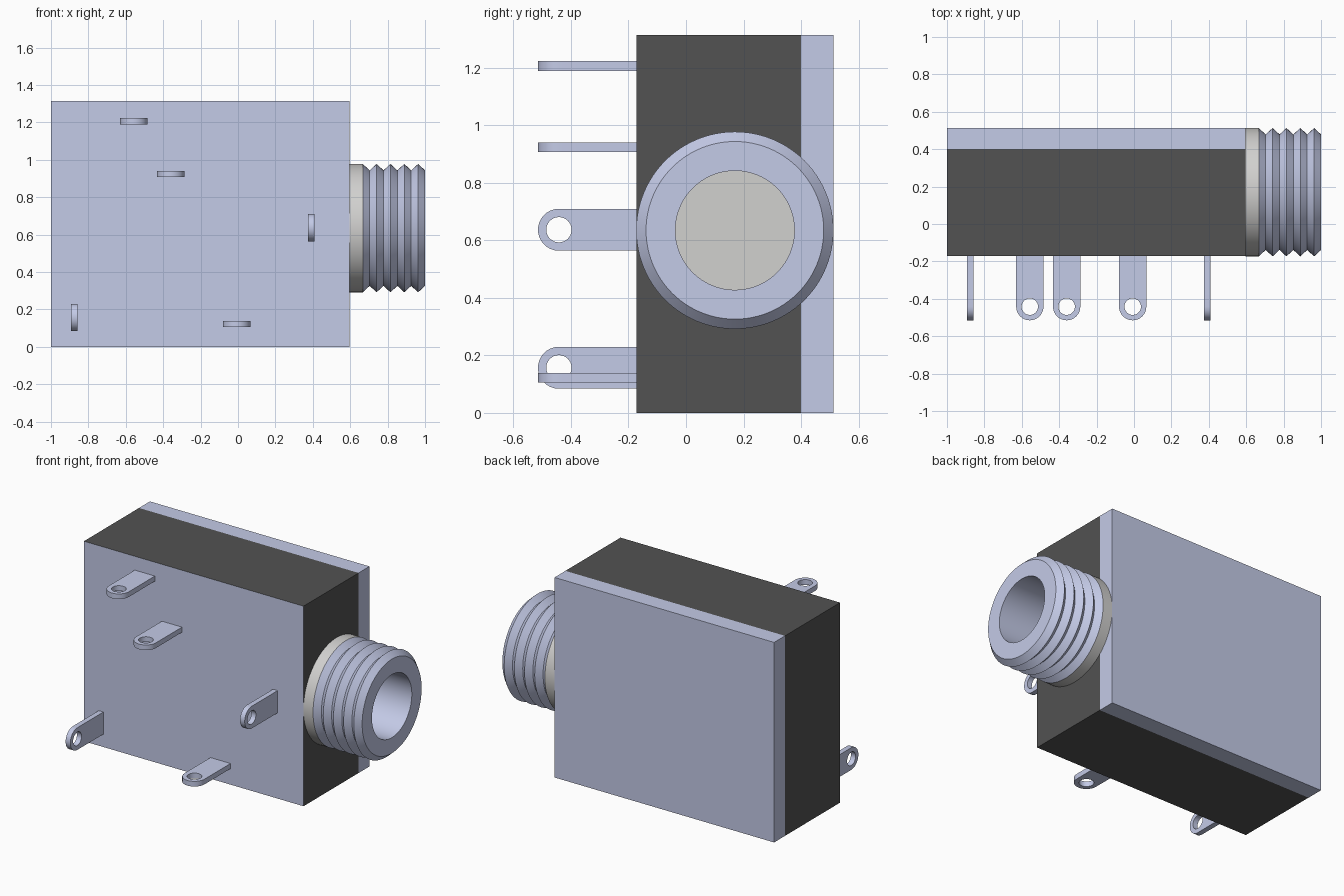
import bpy, bmesh, math
from mathutils import Matrix, Vector

cube = bpy.data.objects.get("Cube")
if cube:
    bpy.data.objects.remove(cube, do_unlink=True)


def material(name, rgb):
    m = bpy.data.materials.new(name)
    m.use_nodes = True
    m.diffuse_color = (*rgb, 1)
    bsdf = next(n for n in m.node_tree.nodes if n.type == 'BSDF_PRINCIPLED')
    bsdf.inputs["Base Color"].default_value = (*rgb, 1)
    return m


STEEL = material("pale blue steel", (0.59, 0.635, 0.855))
DARK = material("dark plastic", (0.085, 0.085, 0.085))
GREY = material("warm grey", (0.64, 0.635, 0.625))


def add(name, bm, mats, smooth=False):
    bmesh.ops.recalc_face_normals(bm, faces=bm.faces)
    me = bpy.data.meshes.new(name)
    bm.to_mesh(me)
    bm.free()
    for m in mats:
        me.materials.append(m)
    ob = bpy.data.objects.new(name, me)
    bpy.context.collection.objects.link(ob)
    if smooth:
        bpy.ops.object.select_all(action='DESELECT')
        ob.select_set(True)
        bpy.context.view_layer.objects.active = ob
        bpy.ops.object.shade_smooth_by_angle(angle=math.radians(30))
    return ob


def box(name, lo, hi, mats, front_index=0):
    bm = bmesh.new()
    lo, hi = Vector(lo), Vector(hi)
    bmesh.ops.create_cube(bm, size=1, matrix=Matrix.Translation((lo + hi) / 2)
                          @ Matrix.Diagonal((*(hi - lo), 1)))
    for f in bm.faces:
        if f.calc_center_median().y < lo.y + 1e-4:
            f.material_index = front_index
    add(name, bm, mats)


AXIS_Y, AXIS_Z = 0.17, 0.635


def lathe(name, profile, mats, closed=False, steps=96):
    """Revolve (x, radius) points around the bushing axis."""
    bm = bmesh.new()
    vs = [bm.verts.new((x, AXIS_Y, AXIS_Z + r)) for x, r in profile]
    es = [bm.edges.new(p) for p in zip(vs, vs[1:])]
    if closed:
        es.append(bm.edges.new((vs[-1], vs[0])))
    bmesh.ops.spin(bm, geom=vs + es, cent=(0, AXIS_Y, AXIS_Z), axis=(1, 0, 0),
                   angle=2 * math.pi, steps=steps)
    bmesh.ops.remove_doubles(bm, verts=bm.verts, dist=1e-5)
    add(name, bm, mats, smooth=True)


# Housing: dark sides with a steel-coloured front face, and a steel back plate
Y0, Y1, Y2 = -0.172, 0.4, 0.513
box("housing", (-1, Y0, 0), (0.597, Y1, 1.315), [DARK, STEEL], 1)
box("back_plate", (-1, Y1, 0), (0.597, Y2, 1.315), [STEEL])

# Bushing: solid grey collar, then a threaded sleeve with an open bore
R, ROOT, BORE, START, PITCH = 0.343, 0.309, 0.207, 0.667, 0.074
lathe("bushing_collar", [(0.597, 0), (0.597, R), (START, R), (START, 0)], [GREY])
thread = [(START, R)]
for i in range(4):
    x = START + i * PITCH
    thread += [(x + PITCH / 2, ROOT), (x + PITCH, R)]
lathe("threaded_sleeve", [(START, BORE)] + thread + [(1, ROOT), (1, BORE)],
      [STEEL], closed=True)


# Solder tabs: round-ended strips with an eyelet, standing on the front face
def tab(name, x, z, upright, half=0.073, hole=0.044, t=0.017, n=16):
    cy = -0.515 + half
    bm = bmesh.new()
    # Outline and hole are matched arcs, split in two halves along the strip
    for s in (1, -1):
        angles = [math.pi / 2 * (2 * i / n - 1) for i in range(n + 1)]
        inner = [(s * hole * math.cos(a), cy + hole * math.sin(a)) for a in angles]
        outer = [(s * half * math.cos(a), cy + half * math.sin(a))
                 if a <= 0 else None for a in angles]
        top = n // 2
        for i in range(top + 1, n + 1):
            k = (i - top) / top
            # First up the straight side, then across the root to the middle
            outer[i] = ((s * half, cy + (Y0 - cy) * 2 * k) if k <= 0.5
                        else (s * half * (2 - 2 * k), Y0))
        for i in range(n):
            bm.faces.new([bm.verts.new((px, py, -t)) for px, py in
                          (inner[i], outer[i], outer[i + 1], inner[i + 1])])
    bmesh.ops.remove_doubles(bm, verts=bm.verts, dist=1e-5)
    bmesh.ops.recalc_face_normals(bm, faces=bm.faces)
    ext = bmesh.ops.extrude_face_region(bm, geom=bm.faces[:])
    bmesh.ops.translate(bm, vec=(0, 0, 2 * t),
                        verts=[g for g in ext["geom"] if isinstance(g, bmesh.types.BMVert)])
    turn = Matrix.Rotation(math.pi / 2 if upright else 0, 4, 'Y')
    bmesh.ops.transform(bm, matrix=Matrix.Translation((x, 0, z)) @ turn, verts=bm.verts)
    add(name, bm, [STEEL], smooth=True)


for name, x, z, upright in [("upper_tab", -0.557, 1.207, False),
                            ("middle_tab", -0.36, 0.924, False),
                            ("lower_tab", -0.007, 0.122, False),
                            ("bushing_side_tab", 0.392, 0.637, True),
                            ("far_side_tab", -0.876, 0.157, True)]:
    tab(name, x, z, upright)
